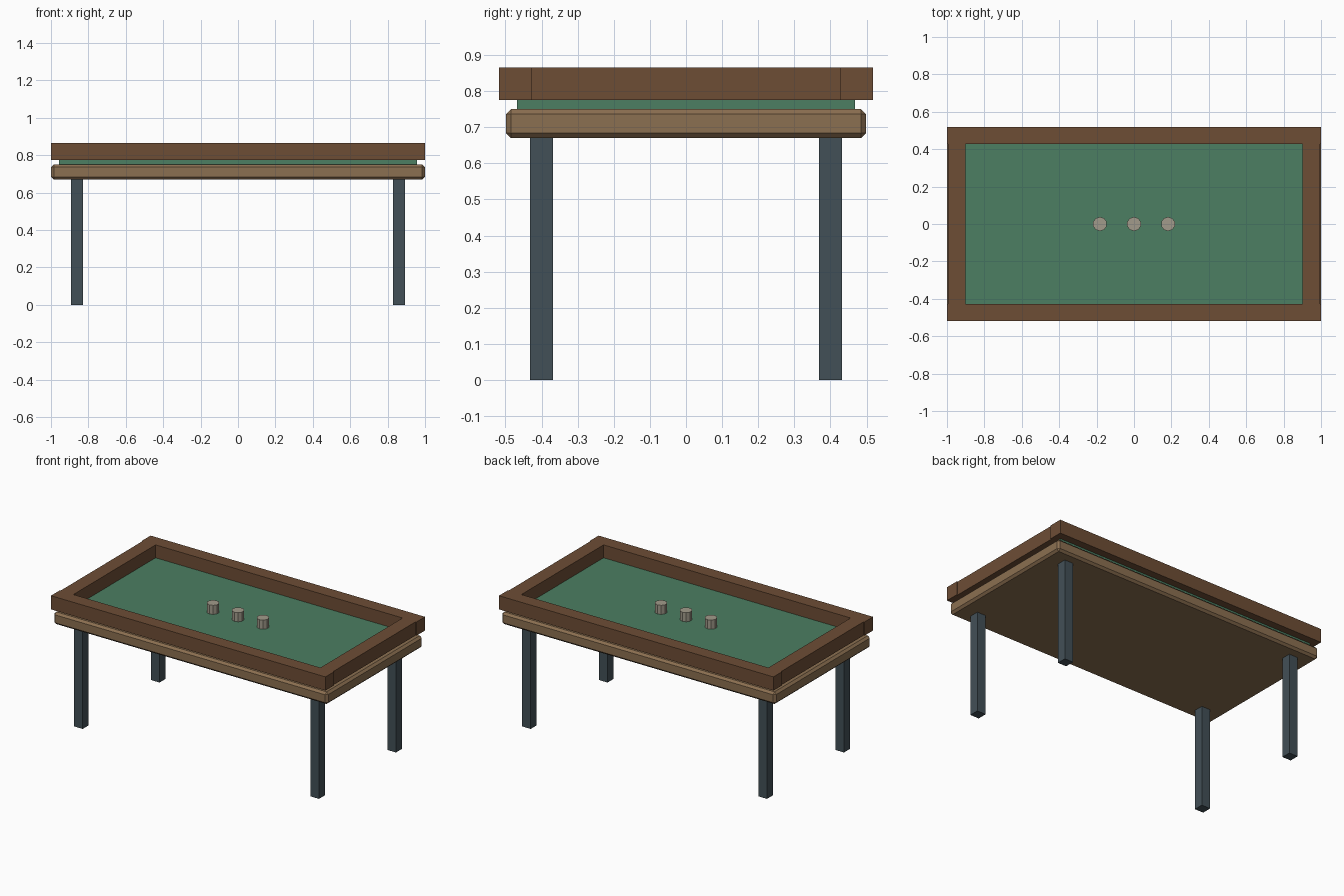
import bpy, bmesh
from mathutils import Matrix

if "Cube" in bpy.data.objects:
    bpy.data.objects.remove(bpy.data.objects["Cube"])


def material(name, color):
    m = bpy.data.materials.new(name)
    m.diffuse_color = (*color, 1)
    m.use_nodes = True
    m.node_tree.nodes["Principled BSDF"].inputs["Base Color"].default_value = m.diffuse_color
    return m


RAIL = material("dark_wood", (0.155, 0.075, 0.036))
WOOD = material("light_wood", (0.26, 0.16, 0.082))
FELT = material("green_felt", (0.072, 0.21, 0.122))
STEEL = material("slate", (0.055, 0.08, 0.095))
STONE = material("peg_stone", (0.36, 0.33, 0.26))


def finish(name, bm, mat):
    mesh = bpy.data.meshes.new(name)
    bm.to_mesh(mesh)
    bm.free()
    mesh.materials.append(mat)
    ob = bpy.data.objects.new(name, mesh)
    bpy.context.collection.objects.link(ob)
    return ob


def box(name, center, size, mat, bevel=0):
    bm = bmesh.new()
    bmesh.ops.create_cube(bm, size=1, matrix=Matrix.Translation(center) @ Matrix.Diagonal((*size, 1)))
    ob = finish(name, bm, mat)
    if bevel:
        mod = ob.modifiers.new("chamfer", "BEVEL")
        mod.width = bevel
        mod.segments = 1
    return ob


def peg(name, x):
    bm = bmesh.new()
    bmesh.ops.create_cone(bm, cap_ends=True, segments=10, radius1=0.038, radius2=0.038,
                          depth=0.06, matrix=Matrix.Translation((x, 0, 0.81)))
    return finish(name, bm, STONE)


# Chamfered table slab and felt bed
box("table_slab", (0, 0, 0.71), (1.997, 0.998, 0.08), WOOD, 0.014)
box("felt_bed", (0, 0, 0.763), (1.912, 0.935, 0.034), FELT)

# Rails: long ones run full length, end ones fit between them
for s, side in ((-1, "front"), (1, "back")):
    box(side + "_rail", (0, s * 0.473, 0.82), (2.0, 0.09, 0.09), RAIL)
for s, side in ((-1, "left"), (1, "right")):
    box(side + "_rail", (s * 0.947, 0, 0.82), (0.094, 0.856, 0.09), RAIL)

# Four square legs
for sx, nx in ((-1, "left"), (1, "right")):
    for sy, ny in ((-1, "front"), (1, "back")):
        box(f"{ny}_{nx}_leg", (sx * 0.861, sy * 0.4, 0.336), (0.063, 0.063, 0.672), STEEL)

# Three pegs on the bed
for i, x in enumerate((-0.182, 0, 0.182)):
    peg(f"peg_{i + 1}", x)
